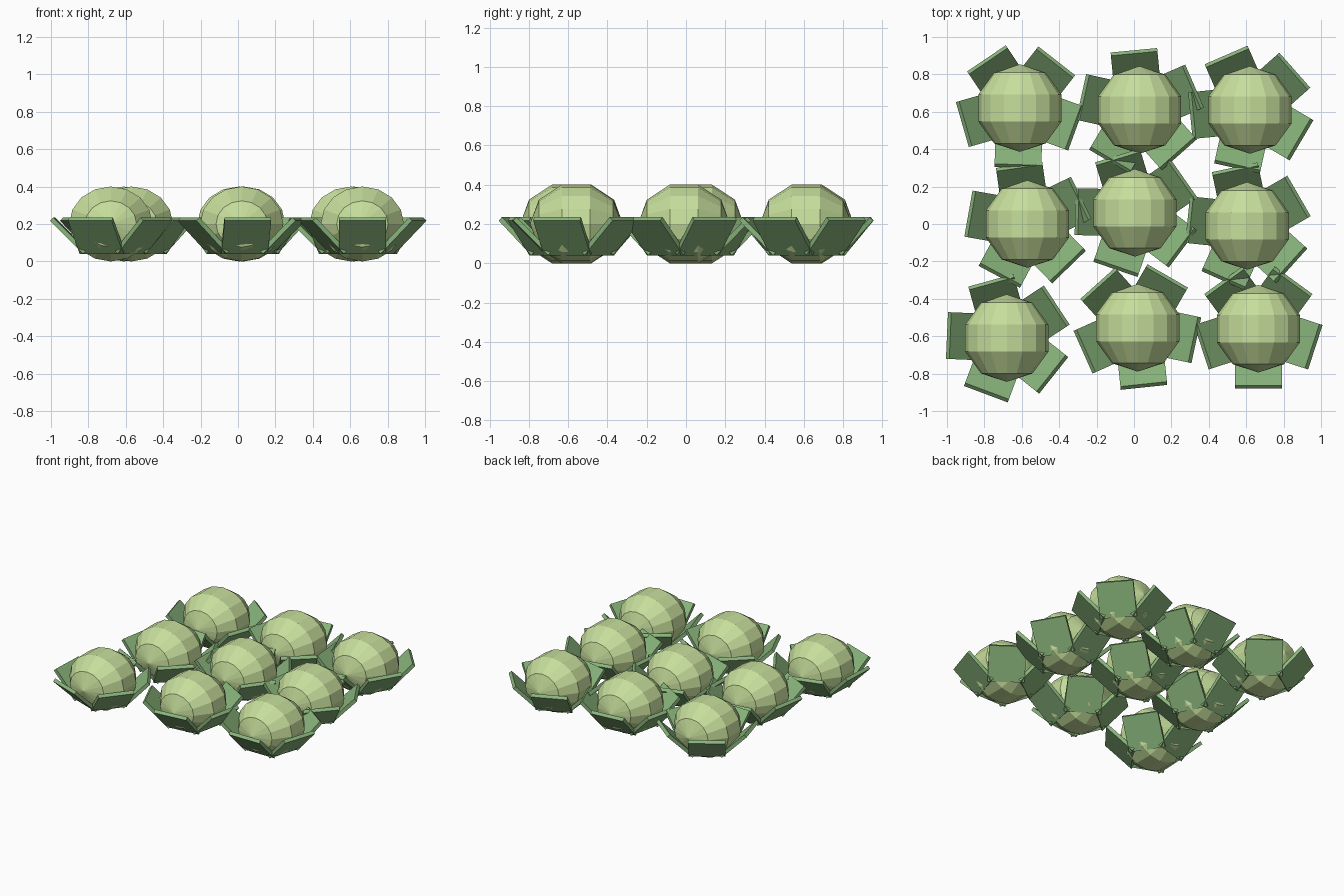
import bpy, bmesh
from math import radians
from mathutils import Matrix

cube = bpy.data.objects.get("Cube")
if cube:
    bpy.data.objects.remove(cube)


def material(name, rgb):
    mat = bpy.data.materials.new(name)
    mat.use_nodes = True
    mat.diffuse_color = (*rgb, 1)
    mat.node_tree.nodes["Principled BSDF"].inputs["Base Color"].default_value = (*rgb, 1)
    return mat


def mesh_from(bm, name, mat):
    mesh = bpy.data.meshes.new(name)
    bm.to_mesh(mesh)
    bm.free()
    mesh.materials.append(mat)
    return mesh


def place(name, mesh, matrix):
    obj = bpy.data.objects.new(name, mesh)
    bpy.context.collection.objects.link(obj)
    obj.matrix_world = matrix
    return obj


pale_green = material("pale_green", (0.565, 0.73, 0.33))
leaf_green = material("leaf_green", (0.25, 0.46, 0.20))

# Faceted cabbage heart: poles along y, slightly squashed in height
bm = bmesh.new()
bmesh.ops.create_uvsphere(bm, u_segments=16, v_segments=5, radius=0.234)
bmesh.ops.rotate(bm, verts=bm.verts, matrix=Matrix.Rotation(radians(90), 3, 'X'))
bmesh.ops.scale(bm, verts=bm.verts, vec=(1, 1, 0.9))
heart_mesh = mesh_from(bm, "heart", pale_green)

# Outer leaf: a thin square slab leaning outward
bm = bmesh.new()
bmesh.ops.create_cube(bm, size=1)
bmesh.ops.scale(bm, verts=bm.verts, vec=(0.25, 0.25, 0.025))
leaf_mesh = mesh_from(bm, "leaf", leaf_green)
lean = Matrix.Translation((0.223, 0, 0.138)) @ Matrix.Rotation(radians(-45), 4, 'Y')

# Patch of cabbages: x, y and turn of the leaf ring
patch = [
    (-0.61, 0.62, 52), (0.03, 0.61, 23.5), (0.62, 0.61, 41.5),
    (-0.57, 0.0, 26), (0.005, 0.06, 35), (0.605, -0.01, 30),
    (-0.68, -0.61, 33.5), (0.02, -0.555, 60), (0.665, -0.56, 54),
]
for n, (x, y, turn) in enumerate(patch, 1):
    spot = Matrix.Translation((x, y, 0))
    place(f"cabbage_{n}_heart", heart_mesh, spot @ Matrix.Translation((0, 0, 0.2)))
    for k in range(5):
        spin = Matrix.Rotation(radians(turn + 72 * k), 4, 'Z')
        place(f"cabbage_{n}_leaf_{k + 1}", leaf_mesh, spot @ spin @ lean)
